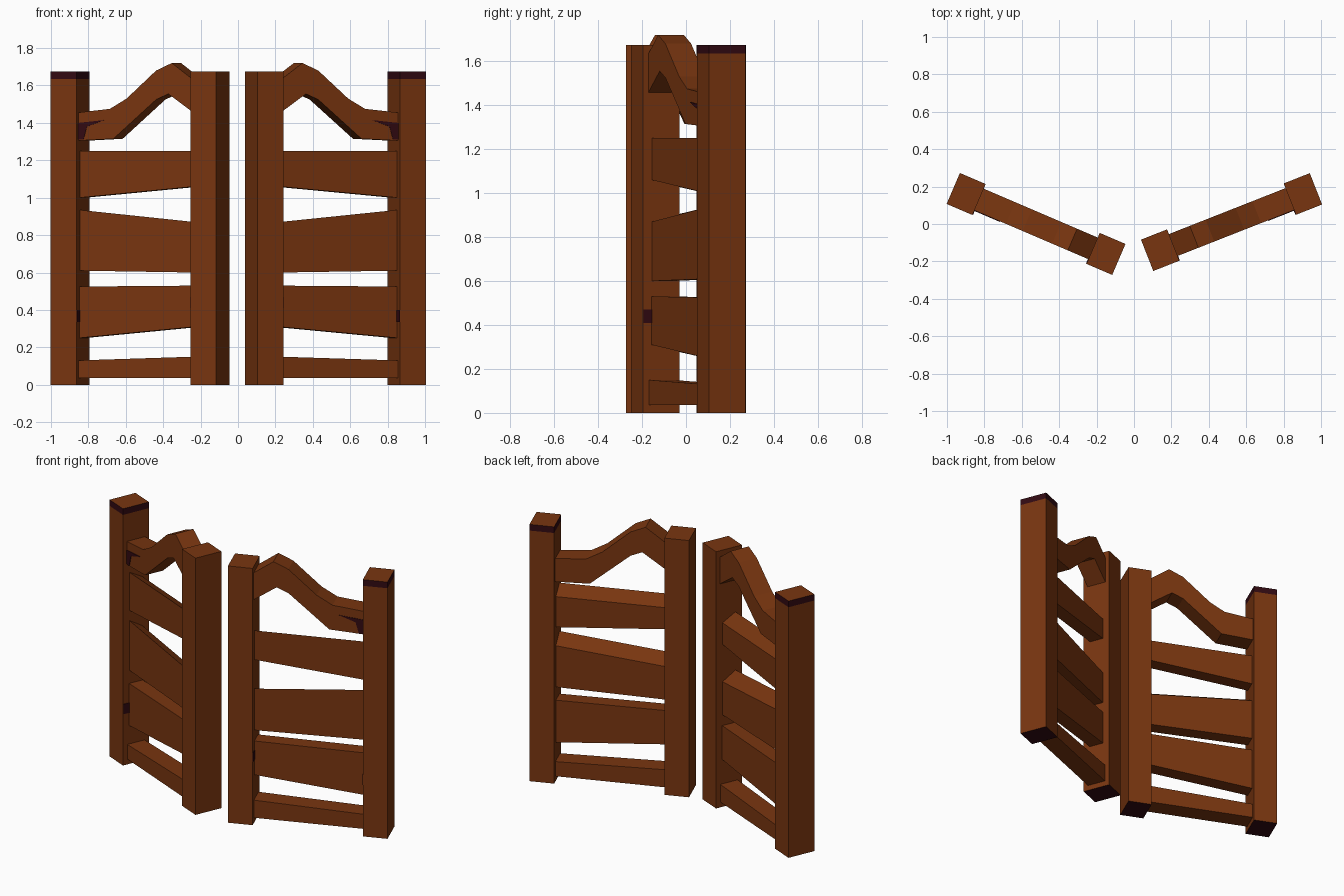
import bpy, bmesh, math
from mathutils import Vector

if "Cube" in bpy.data.objects:
    bpy.data.objects.remove(bpy.data.objects["Cube"])


def material(name, rgb):
    m = bpy.data.materials.new(name)
    m.diffuse_color = (*rgb, 1)
    m.use_nodes = True
    m.node_tree.nodes["Principled BSDF"].inputs["Base Color"].default_value = m.diffuse_color
    return m


WOOD = material("brown_wood", (0.19, 0.036, 0.005))
DARK = material("dark_stain", (0.032, 0.003, 0.006))


def place(door, u, v, z):
    """Door space (u along door, v to the back) to world space."""
    side, cx, cy, ang, _ = door
    c, s = math.cos(ang), math.sin(ang)
    return Vector((side * (cx + u * c - v * s), cy + u * s + v * c, z))


def prism(name, door, front, back, v0, v1, mats=(WOOD, DARK)):
    """Solid between a front (u, z) outline and a back one."""
    bm = bmesh.new()
    a = [bm.verts.new(place(door, u, v0, z)) for u, z in front]
    b = [bm.verts.new(place(door, u, v1, z)) for u, z in back]
    bm.faces.new(a)
    bm.faces.new(b)
    n = len(a)
    for i in range(n):
        j = (i + 1) % n
        bm.faces.new((a[i], a[j], b[j], b[i]))
    bmesh.ops.recalc_face_normals(bm, faces=bm.faces)
    me = bpy.data.meshes.new(name)
    ob = bpy.data.objects.new(name, me)
    bpy.context.collection.objects.link(ob)
    for m in mats:
        me.materials.append(m)
    bm.to_mesh(me)
    bm.free()
    return ob


def box(name, door, u0, u1, z0, z1, v0, v1, mats=(WOOD, DARK)):
    o = [(u0, z0), (u1, z0), (u1, z1), (u0, z1)]
    return prism(name, door, o, o, v0, v1, mats)


def post(name, door, u, capped):
    ob = box(name, door, u - 0.075, u + 0.075, 0, 1.675, -0.09, 0.09)
    bm = bmesh.new()
    bm.from_mesh(ob.data)
    bmesh.ops.bisect_plane(bm, geom=bm.verts[:] + bm.edges[:] + bm.faces[:],
                           plane_co=(0, 0, 1.635), plane_no=(0, 0, 1))
    # dark underside, and a dark band round the top of the hinge posts
    for f in bm.faces:
        z = f.calc_center_median().z
        if z < 0.01 or (capped and 1.635 < z < 1.67):
            f.material_index = 1
    bm.to_mesh(ob.data)
    bm.free()


# slats: z at inner bottom, outer bottom, outer top, inner top, back drop of top, half thickness
SLATS = [
    (1.06, 1.00, 1.25, 1.25, 0.05, 0.045),
    (0.60, 0.61, 0.935, 0.87, 0.055, 0.045),
    (0.31, 0.25, 0.525, 0.53, 0.0, 0.047),
    (0.035, 0.035, 0.13, 0.15, 0.0, 0.06),
]
# side, inner post centre x and y, swing angle, distance to hinge post
DOORS = {
    "right": (1, 0.14, -0.14, math.radians(21.5), 0.82),
    "left": (-1, 0.15, -0.16, math.radians(23.2), 0.813),
}

for label, door in DOORS.items():
    L = door[4]
    post(label + "_inner_post", door, 0, False)
    post(label + "_hinge_post", door, L, True)

    # slats
    u0, u1 = 0.07, L - 0.07
    for i, (ib, obt, ot, it, drop, h) in enumerate(SLATS):
        front = [(u0, ib), (u1, obt), (u1, ot), (u0, it)]
        back = [(u0, ib), (u1, obt), (u1, ot - drop), (u0, it - drop)]
        prism(f"{label}_slat_{i + 1}", door, front, back, -h, h)

    # curved top rail
    rail = [(0.07, 1.63), (0.195, 1.72), (0.286, 1.68), (0.458, 1.53),
            (0.555, 1.475), (u1, 1.455), (u1, 1.305), (0.535, 1.315),
            (0.286, 1.525), (0.215, 1.555), (0.07, 1.455)]
    prism(label + "_top_rail", door, rail, rail, -0.063, 0.063)

    # dark stains on rail end and post joints
    e = L - 0.075
    stain = [(e, 1.31), (e, 1.40), (e - 0.15, 1.415), (e - 0.05, 1.38), (e - 0.03, 1.31)]
    prism(label + "_rail_stain", door, stain, stain, -0.066, -0.06, (DARK,))
    box(label + "_hinge_joint_stain", door, e - 0.003, e + 0.003, 0.335, 0.4, -0.088, -0.04, (DARK,))
    box(label + "_inner_joint_stain", door, 0.072, 0.078, 0.41, 0.47, -0.088, -0.04, (DARK,))
